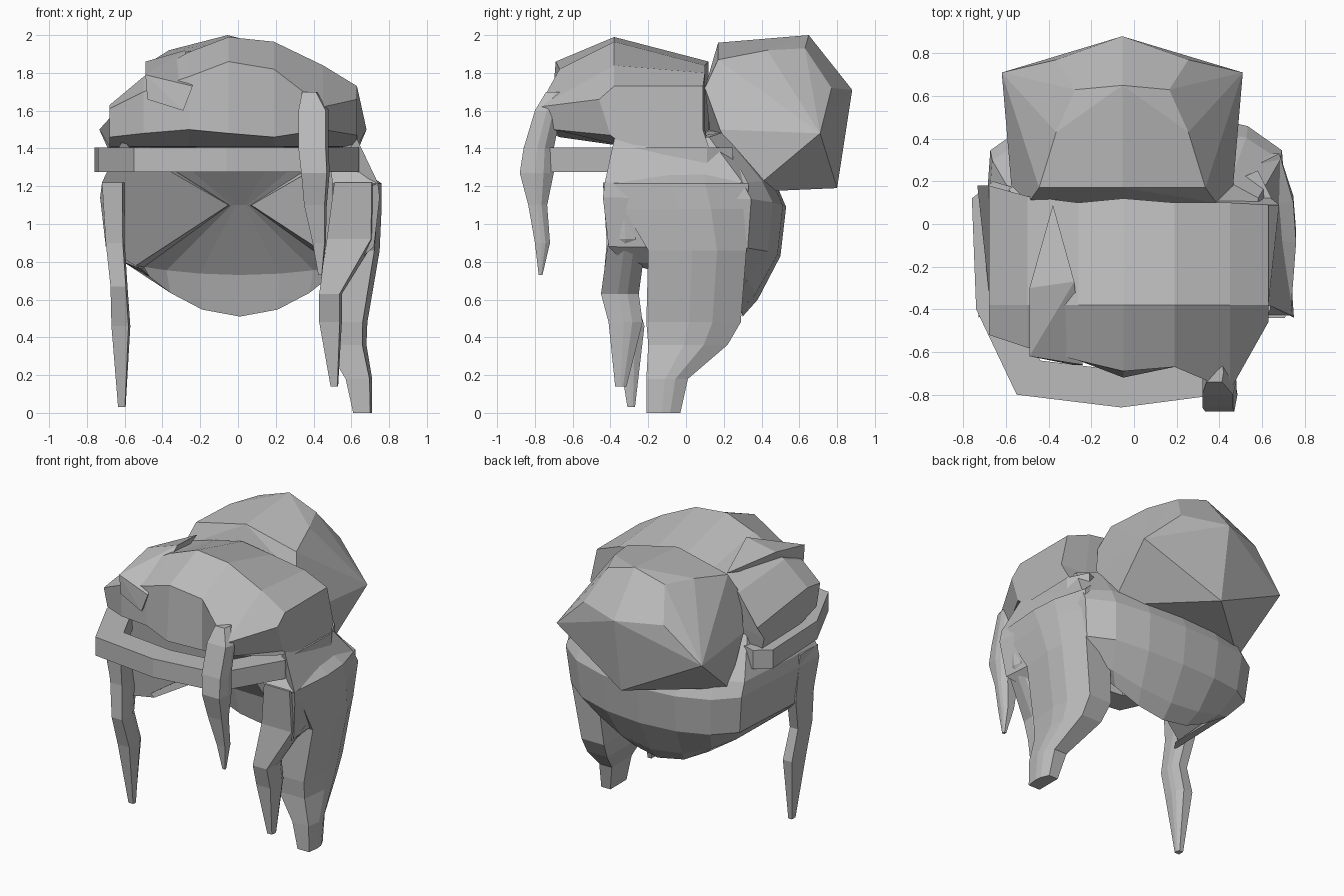
import bpy, bmesh, math

cube = bpy.data.objects.get("Cube")
if cube:
    bpy.data.objects.remove(cube, do_unlink=True)

GREY = (0.5, 0.5, 0.5, 1.0)
hair_grey = bpy.data.materials.new("hair_grey")
hair_grey.use_nodes = True
hair_grey.diffuse_color = GREY
hair_grey.node_tree.nodes["Principled BSDF"].inputs["Base Color"].default_value = GREY


def finish(name, bm):
    """Turn a bmesh into a flat shaded object."""
    bmesh.ops.recalc_face_normals(bm, faces=bm.faces)
    mesh = bpy.data.meshes.new(name)
    bm.to_mesh(mesh)
    bm.free()
    mesh.materials.append(hair_grey)
    part = bpy.data.objects.new(name, mesh)
    bpy.context.collection.objects.link(part)
    return part


def loft(name, rings):
    """Skin a run of closed rings and cap both ends."""
    bm = bmesh.new()
    rows = [[bm.verts.new(point) for point in ring] for ring in rings]
    bm.faces.new(rows[0])
    bm.faces.new(rows[-1])
    for low, high in zip(rows, rows[1:]):
        count = len(low)
        for i in range(count):
            j = (i + 1) % count
            bm.faces.new((low[i], low[j], high[j], high[i]))
    return finish(name, bm)


def hull(name, points):
    bm = bmesh.new()
    for point in points:
        bm.verts.new(point)
    result = bmesh.ops.convex_hull(bm, input=bm.verts)
    loose = [v for v in result["geom_interior"] if isinstance(v, bmesh.types.BMVert)]
    bmesh.ops.delete(bm, geom=loose, context="VERTS")
    bmesh.ops.dissolve_limit(bm, angle_limit=math.radians(3), verts=bm.verts, edges=bm.edges)
    return finish(name, bm)


def lock(name, sections):
    """Tapering strand; each section is centre x, y, z and half width, half depth."""
    corners = ((-1, -1), (.8, -1), (1, -.1), (.9, .4), (.4, 1), (-1, 1))
    loft(name, [[(x + w * a, y + d * b, z) for a, b in corners]
                for x, y, z, w, d in sections])


# Swept crown: one side profile per station across the head
crown_stations = [
    # x, back y, back z, ridge z, front y, front z, lower y, lower z
    (-.68, .18, 1.56, 1.63, -.52, 1.61, -.48, 1.46),
    (-.5, .13, 1.74, 1.78, -.58, 1.7, -.58, 1.48),
    (-.26, .1, 1.82, 1.91, -.64, 1.78, -.64, 1.5),
    (-.05, .12, 1.86, 1.99, -.69, 1.86, -.72, 1.48),
    (.19, .1, 1.84, 1.965, -.67, 1.82, -.67, 1.46),
    (.45, .1, 1.8, 1.84, -.78, 1.62, -.7, 1.5),
    (.63, .09, 1.73, 1.73, -.46, 1.66, -.4, 1.47),
]
crown_rings = []
for x, by, bz, ridge, fy, fz, ly, lz in crown_stations:
    crown_rings.append([(x, .13, 1.38), (x * 1.08, by, 1.5), (x, by, bz),
                        (x, -.38, ridge), (x, fy, fz), (x, ly, lz), (x, -.32, 1.41)])
loft("crown", crown_rings)

# Curl over the forehead, running back into the crown
hull("forehead_curl", [
    (-.48, -.62, 1.66), (-.29, -.66, 1.6), (-.24, -.66, 1.73), (-.49, -.62, 1.79),
    (-.49, -.3, 1.86), (-.28, -.27, 1.92), (-.38, .09, 1.83)])

# Large bun, mirrored about its own middle
BUN_X = -.055
bun_half = [
    (0, .17, 1.96), (0, .65, 2), (0, .88, 1.71), (0, .8, 1.19), (0, .16, 1.2),
    (.39, .17, 1.87), (.31, .43, 1.92), (.22, .63, 1.93), (.31, .77, 1.72),
    (.565, .71, 1.48), (.52, .34, 1.17), (.52, .18, 1.5), (.44, .1, 1.72),
]
hull("bun", [(BUN_X + side * x, y, z) for x, y, z in bun_half
             for side in ((-1, 1) if x else (1,))])


# Bowl of hair around the back of the head, hollow towards the face
def half_loop(width, front, back, z_mid, z_side):
    points = []
    for step in range(-4, 5):
        angle = math.pi / 8 * step
        s = math.sin(angle)
        depth = max(math.cos(angle), 0) ** .22
        points.append((.01 + width * s, front + (back - front) * depth,
                       z_mid + (z_side - z_mid) * s * s))
    return points


bowl_rows = [half_loop(*row) for row in (
    (.62, -.38, .24, 1.52, 1.45),
    (.73, -.43, .47, 1.23, 1.22),
    (.74, -.44, .53, 1.09, 1.14),
    (.71, -.41, .5, .83, .88),
    (.62, -.33, .38, .6, .8),
    (.52, -.2, .3, .51, .76),
    (.55, -.2, .25, .73, .78),
    (.06, -.05, 0, 1.1, 1.1),
    (.58, -.36, -.28, 1.42, 1.4),
)]
loft("back_bowl", list(zip(*bowl_rows)))

# Headband: a bar swept around the brow
band_path = [(-.66, .2), (-.76, .12), (-.74, -.4), (-.55, -.8), (-.06, -.86),
             (.4, -.8), (.64, -.4), (.65, .11), (.58, .25)]
band_rings = []
for x, y in band_path:
    inner_x, inner_y = x * .8, y * .8
    band_rings.append([(x, y, 1.275), (x, y, 1.405),
                       (inner_x, inner_y, 1.405), (inner_x, inner_y, 1.275)])
loft("headband", band_rings)

# Hanging strands
lock("brow_lock", [(.38, -.69, 1.7, .04, .05), (.4, -.73, 1.6, .08, .07),
                   (.4, -.78, 1.4, .08, .08), (.41, -.79, 1.27, .075, .09),
                   (.41, -.785, 1.1, .06, .05), (.43, -.76, .9, .035, .04),
                   (.435, -.77, .73, .01, .01)])
lock("left_thick_lock", [(.57, -.04, 1.29, .08, .33), (.63, -.05, 1.215, .13, .38),
                         (.63, 0, 1.08, .13, .33),
                         (.61, .06, .86, .14, .26), (.56, .04, .48, .125, .25),
                         (.57, .01, .36, .11, .21),
                         (.64, -.1, .18, .07, .11), (.66, -.12, 0, .05, .09)])
lock("left_thin_lock", [(.62, -.33, 1.22, .11, .11), (.6, -.31, .92, .13, .1),
                        (.49, -.35, .63, .06, .1), (.49, -.32, .48, .06, .09),
                        (.51, -.345, .14, .02, .03)])
lock("right_thin_lock", [(-.66, -.34, 1.22, .06, .1), (-.65, -.32, .9, .05, .1),
                         (-.63, -.36, .67, .045, .08), (-.62, -.3, .46, .05, .08),
                         (-.615, -.29, .03, .02, .02)])
